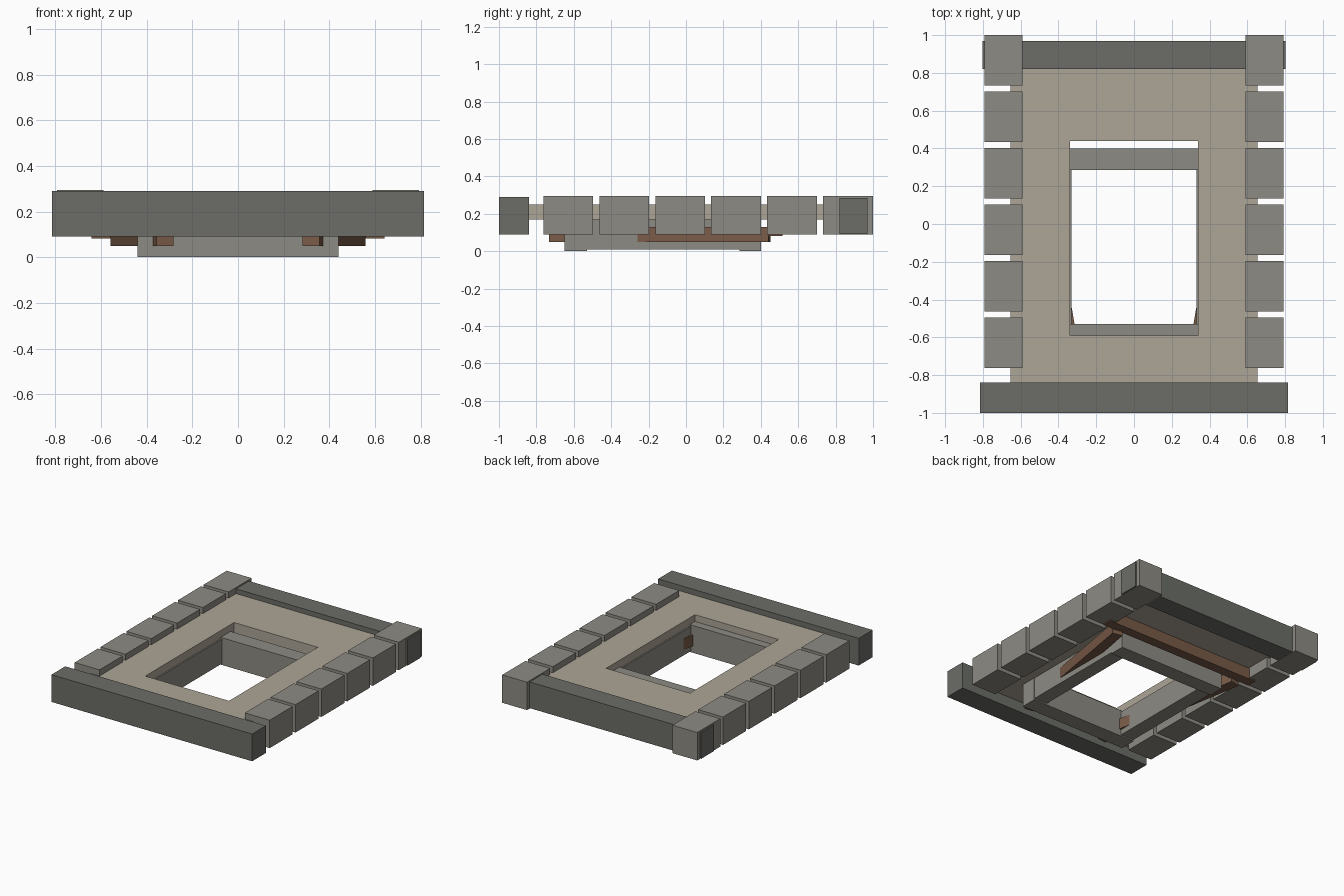
import bpy, bmesh, math

if "Cube" in bpy.data.objects:
    bpy.data.objects.remove(bpy.data.objects["Cube"])


def mat(name, rgb):
    m = bpy.data.materials.new(name)
    m.diffuse_color = (*rgb, 1)
    m.use_nodes = True
    m.node_tree.nodes["Principled BSDF"].inputs["Base Color"].default_value = m.diffuse_color
    return m


PLASTER = mat("plaster", (0.42, 0.38, 0.31))
STONE = mat("stone", (0.27, 0.26, 0.23))
DARK = mat("dark_stone", (0.15, 0.155, 0.135))
WOOD = mat("wood", (0.19, 0.105, 0.065))


def finish(bm, name, m):
    bmesh.ops.recalc_face_normals(bm, faces=bm.faces)
    me = bpy.data.meshes.new(name)
    bm.to_mesh(me)
    bm.free()
    ob = bpy.data.objects.new(name, me)
    me.materials.append(m)
    bpy.context.collection.objects.link(ob)
    return ob


def box(name, x, y, z, m, rot=0):
    """Box from (min, max) ranges, turned about its own vertical axis."""
    bm = bmesh.new()
    bmesh.ops.create_cube(bm, size=1)
    bmesh.ops.scale(bm, vec=(x[1] - x[0], y[1] - y[0], z[1] - z[0]), verts=bm.verts)
    ob = finish(bm, name, m)
    ob.location = (sum(x) / 2, sum(y) / 2, sum(z) / 2)
    ob.rotation_euler.z = rot
    return ob


# Wall slab with window opening
bm = bmesh.new()


def rect(x, y0, y1):
    return [bm.verts.new((px, py, 0.17)) for px, py in ((-x, y0), (x, y0), (x, y1), (-x, y1))]


outer, inner = rect(0.655, -0.97, 0.968), rect(0.34, -0.59, 0.44)
ring = [bm.faces.new((outer[i], outer[(i + 1) % 4], inner[(i + 1) % 4], inner[i])) for i in range(4)]
ext = bmesh.ops.extrude_face_region(bm, geom=ring, use_keep_orig=True)
bmesh.ops.translate(bm, vec=(0, 0, 0.08),
                    verts=[g for g in ext["geom"] if isinstance(g, bmesh.types.BMVert)])
finish(bm, "wall", PLASTER)

# Base and top bands
box("base_band", (-0.815, 0.815), (-1, -0.84), (0.09, 0.29), DARK)
box("top_band", (-0.802, 0.802), (0.82, 0.97), (0.093, 0.285), DARK)

# Window sill and lintel
box("window_sill", (-0.44, 0.44), (-0.65, -0.53), (0, 0.2), STONE)
box("window_lintel", (-0.44, 0.44), (0.285, 0.4), (0, 0.2), STONE)

# Timber rail above the window
box("timber_rail", (-0.642, 0.642), (0.442, 0.515), (0.082, 0.165), WOOD)

for side, s in (("left", -1), ("right", 1)):
    def span(a, b):
        return (a, b) if s > 0 else (-b, -a)

    # Window jamb
    box(f"{side}_jamb", span(0.33, 0.438), (-0.54, 0.295), (0.01, 0.19), STONE)
    # Slanted timber brace
    box(f"{side}_brace", span(0.382, 0.458), (-0.735, 0.455), (0.05, 0.13), WOOD,
        rot=-s * math.radians(9.7))
    # Corner stones
    for i in range(6):
        y = -0.763 + i * 0.2993
        box(f"{side}_corner_stone_{i + 1}", span(0.59, 0.792), (y, y + 0.267),
            (0.09, 0.295), STONE)
